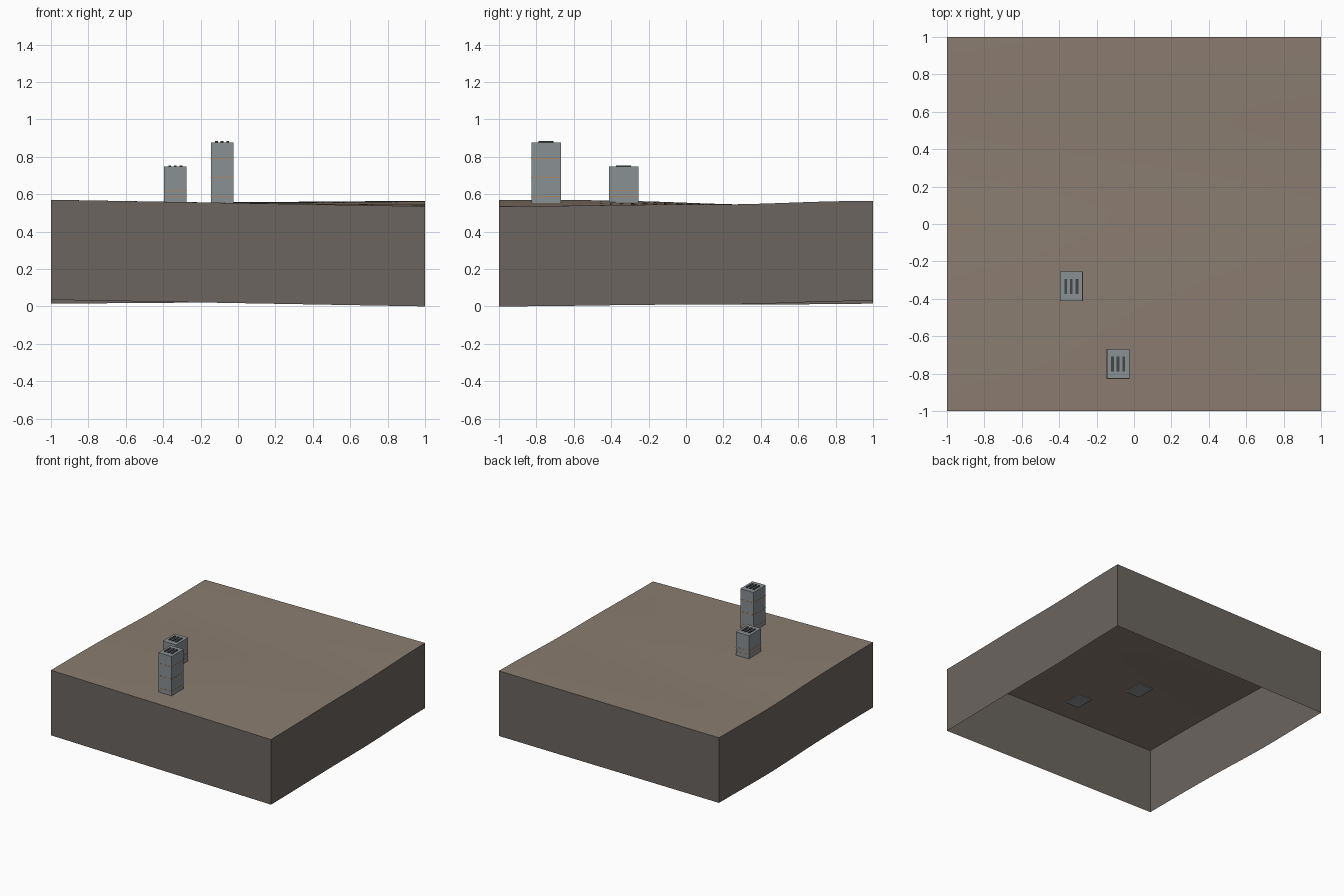
import bpy, bmesh, math
from mathutils import Matrix

cube = bpy.data.objects.get("Cube")
if cube:
    bpy.data.objects.remove(cube, do_unlink=True)


def material(name, rgb):
    """Flat material from an sRGB colour."""
    linear = [((c / 255 + 0.055) / 1.055) ** 2.4 for c in rgb] + [1]
    mat = bpy.data.materials.new(name)
    mat.use_nodes = True
    mat.diffuse_color = linear
    mat.node_tree.nodes["Principled BSDF"].inputs["Base Color"].default_value = linear
    return mat


soil = material("soil_brown", (139, 125, 112))
earth = material("earth_grey", (107, 101, 96))
concrete = material("concrete_grey", (138, 144, 148))
dark = material("vent_dark", (68, 70, 72))
orange = material("band_orange", (200, 125, 62))


def add_object(name, bm, mats):
    mesh = bpy.data.meshes.new(name)
    bm.to_mesh(mesh)
    bm.free()
    for mat in mats:
        mesh.materials.append(mat)
    obj = bpy.data.objects.new(name, mesh)
    bpy.context.collection.objects.link(obj)
    return obj


def box(name, centre, size, mat):
    bm = bmesh.new()
    bmesh.ops.create_cube(bm, size=1, matrix=Matrix.Translation(centre) @ Matrix.Diagonal((*size, 1)))
    return add_object(name, bm, [mat])


def ground(x, y):
    """Gently rolling height: two high corners with a shallow valley."""
    twist = 0.0125 * x * math.sin(y * math.pi / 2)
    valley = 0.01 * math.exp(-((y - 0.3) / 0.4) ** 2)
    return 0.555 - 0.005 * x + 0.0025 * y + twist - valley


# Terrain surface with a skirt that follows its edge, open underneath
DEPTH = 0.535
bm = bmesh.new()
bmesh.ops.create_grid(bm, x_segments=32, y_segments=32, size=1)
for v in bm.verts:
    v.co.z = ground(v.co.x, v.co.y)
for f in bm.faces:
    f.smooth = True
rim = [e for e in bm.edges if e.is_boundary]
for e in rim:
    e.smooth = False
skirt = bmesh.ops.extrude_edge_only(bm, edges=rim)["geom"]
for item in skirt:
    if isinstance(item, bmesh.types.BMVert):
        item.co.z -= DEPTH
    elif isinstance(item, bmesh.types.BMFace):
        item.material_index = 1
        item.smooth = False
bmesh.ops.recalc_face_normals(bm, faces=bm.faces)
if max(bm.faces, key=lambda f: f.calc_center_median().z).normal.z < 0:
    bmesh.ops.reverse_faces(bm, faces=bm.faces)
add_object("terrain", bm, [soil, earth])

# Towers with roof vents and thin painted bands
WIDTH, LENGTH, BASE = 0.12, 0.158, 0.548


def tower(name, x, y, top, bands):
    box(name + "_body", (x, y, (BASE + top) / 2), (WIDTH, LENGTH, top - BASE), concrete)
    for i in (-1, 0, 1):
        box(f"{name}_vent_{i + 2}", (x + i * 0.03, y, top + 0.002), (0.015, 0.08, 0.008), dark)
    for i, z in enumerate(bands):
        box(f"{name}_band_{i + 1}", (x, y, z), (WIDTH + 0.002, LENGTH + 0.002, 0.003), orange)


tower("tall_tower", -0.085, -0.748, 0.877, (0.59, 0.69, 0.79))
tower("short_tower", -0.335, -0.333, 0.747, (0.59, 0.622))
